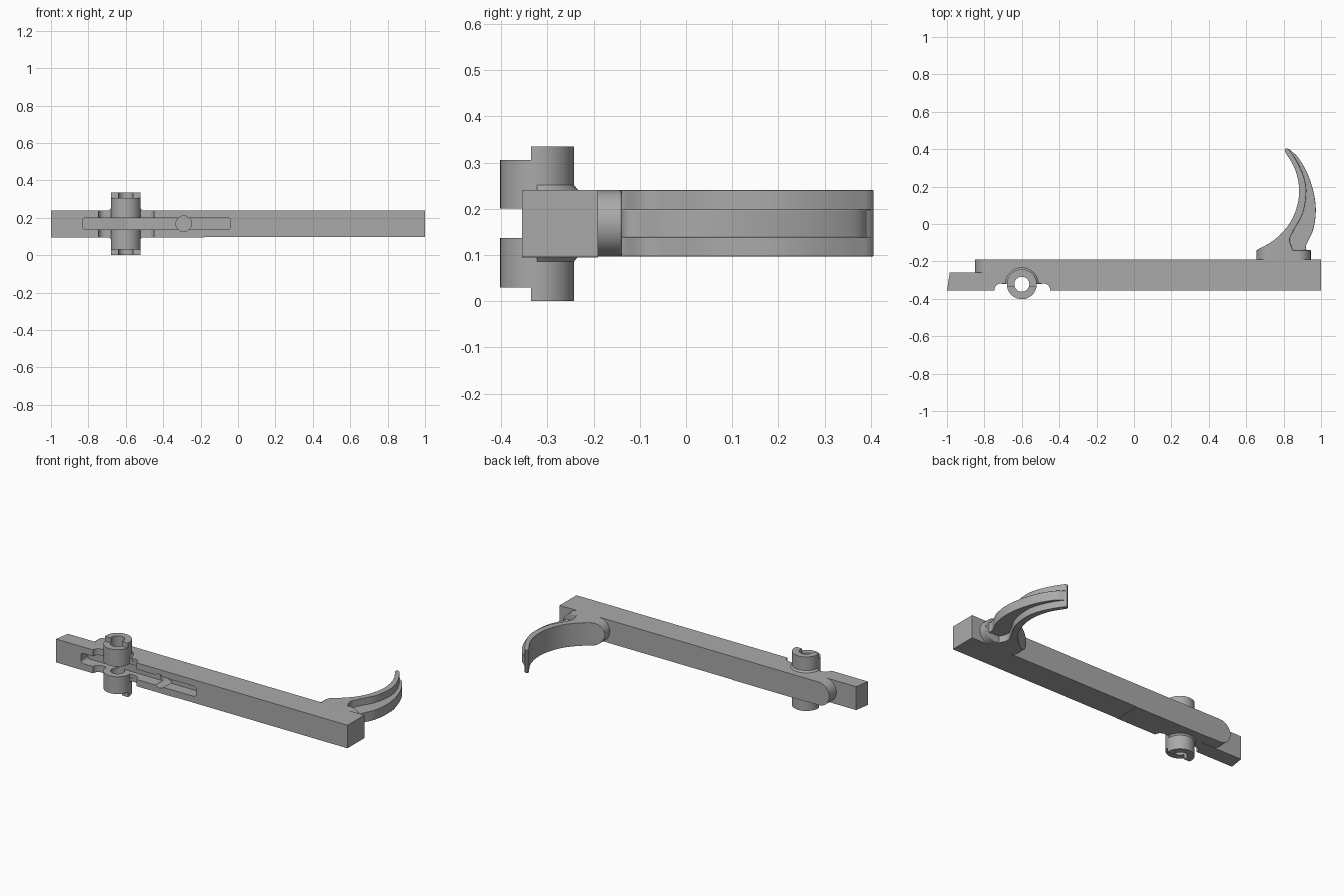
import bpy, bmesh, math
from mathutils import Vector

cube = bpy.data.objects.get("Cube")
if cube:
    bpy.data.objects.remove(cube, do_unlink=True)

grey = bpy.data.materials.new("mid grey")
grey.use_nodes = True
COLOUR = (0.4, 0.4, 0.4, 1)
grey.diffuse_color = COLOUR
grey.node_tree.nodes["Principled BSDF"].inputs["Base Color"].default_value = COLOUR

Z0, Z1 = 0.097, 0.24          # bar thickness
ZM, R = (Z0 + Z1) / 2, (Z1 - Z0) / 2
FRONT, BACK = -0.355, -0.19
PX, PY = -0.6, -0.322         # pivot axis


def prism(name, pts, lo, hi, along="z"):
    """Extrude a closed outline along z (points are x, y) or y (points are x, z)."""
    place = (lambda p, d: (p[0], p[1], d)) if along == "z" else (lambda p, d: (p[0], d, p[1]))
    bm = bmesh.new()
    face = bm.faces.new([bm.verts.new(place(p, lo)) for p in pts])
    ext = bmesh.ops.extrude_face_region(bm, geom=[face])
    shift = Vector(place((0, 0), hi - lo))
    bmesh.ops.translate(bm, vec=shift, verts=[v for v in ext["geom"] if isinstance(v, bmesh.types.BMVert)])
    bmesh.ops.recalc_face_normals(bm, faces=bm.faces)
    return finish(bm, name)


def cone(name, r1, r2, lo, hi, x=PX, y=PY):
    bm = bmesh.new()
    bmesh.ops.create_cone(bm, cap_ends=True, segments=48, radius1=r1, radius2=r2, depth=hi - lo)
    bmesh.ops.translate(bm, vec=(x, y, (lo + hi) / 2), verts=bm.verts)
    return finish(bm, name)


def finish(bm, name):
    mesh = bpy.data.meshes.new(name)
    bm.to_mesh(mesh)
    bm.free()
    mesh.materials.append(grey)
    obj = bpy.data.objects.new(name, mesh)
    bpy.context.collection.objects.link(obj)
    return obj


def rect(x0, x1, y0, y1):
    return [(x0, y0), (x1, y0), (x1, y1), (x0, y1)]


def arc(cx, cy, r, a0, a1, n=16):
    return [(cx + r * math.cos(math.radians(a0 + (a1 - a0) * i / n)),
             cy + r * math.sin(math.radians(a0 + (a1 - a0) * i / n))) for i in range(n + 1)]


def stadium(x0, x1, r):
    return arc(x0 + r, ZM, r, 90, 270) + arc(x1 - r, ZM, r, -90, 90)


def combine(target, tool, op):
    mod = target.modifiers.new(op, "BOOLEAN")
    mod.operation, mod.solver, mod.object = op, "EXACT", tool
    bpy.context.view_layer.objects.active = target
    bpy.ops.object.modifier_apply(modifier=mod.name)
    bpy.data.objects.remove(tool, do_unlink=True)


def smooth_path(pts, steps=6):
    """Catmull-Rom curve through the points."""
    p = [Vector(q) for q in pts]
    p = [2 * p[0] - p[1]] + p + [2 * p[-1] - p[-2]]
    out = []
    for a, b, c, d in zip(p, p[1:], p[2:], p[3:]):
        for i in range(steps):
            t = i / steps
            out.append(0.5 * (2 * b + (c - a) * t + (2 * a - 5 * b + 4 * c - d) * t * t
                              + (3 * b - a - 3 * c + d) * t ** 3))
    return [tuple(q) for q in out + [p[-2]]]


# Pivot end of the lever, with scooped relief on both sides of the barrel
scoop = arc(-0.71, FRONT, 0.037, 180, 90, 8) + arc(-0.485, FRONT, 0.037, 90, 0, 8)
lever = prism("lever_arm", [(-1, FRONT)] + scoop + [
    (-0.18, FRONT), (-0.18, BACK), (-0.7, BACK), (-0.7, -0.26), (-0.985, -0.26)], Z0 - 0.002, Z1)
combine(lever, prism("round_end", stadium(-0.85, -0.5, R), -0.28, BACK, "y"), "UNION")

# Flared roots of the barrel, only where they sit on the arm
for i, (lo, hi, r1, r2) in enumerate([(Z1 - 0.02, Z1 + 0.016, 0.105, 0.076),
                                      (Z0 - 0.016, Z0 + 0.02, 0.076, 0.105)]):
    flare = cone("flare", r1, r2, lo, hi)
    combine(flare, prism("trim", rect(-1, 0, -1, PY), -1, 1), "DIFFERENCE")
    combine(lever, flare, "UNION")

# Barrel with stepped ends, and its bore
barrel = cone("barrel", 0.08, 0.08, 0, 0.335)
for lo, hi in [(-0.1, 0.03), (0.305, 0.4)]:
    combine(barrel, prism("step", rect(-0.8, -0.4, -0.6, -0.335), lo, hi), "DIFFERENCE")
combine(lever, barrel, "UNION")
combine(lever, cone("bore", 0.04, 0.04, -0.1, 0.5), "DIFFERENCE")

# Front slot and round spring pocket
slot = arc(-0.815, 0.152, 0.015, 180, 270, 4) + arc(-0.055, 0.152, 0.015, -90, 0, 4) \
    + arc(-0.055, 0.185, 0.015, 0, 90, 4) + arc(-0.815, 0.185, 0.015, 90, 180, 4)
bar = prism("long_bar", rect(-0.18, 1, FRONT, BACK), Z0, Z1)
for part in (lever, bar):
    combine(part, prism("slot", slot, -0.5, -0.285, "y"), "DIFFERENCE")
combine(lever, prism("pocket", arc(-0.29, ZM, 0.042, 0, 348.75, 31), -0.5, -0.24, "y"), "DIFFERENCE")

# Finger hook: wide curved blade, narrow rib behind it, rounded foot
inner = smooth_path([(0.655, -0.14), (0.75, -0.085), (0.83, 0), (0.873, 0.1), (0.882, 0.2),
                     (0.858, 0.3), (0.806, 0.388)])
crease = smooth_path([(0.83, 0.398), (0.873, 0.33), (0.908, 0.25), (0.92, 0.17), (0.903, 0.06),
                      (0.855, -0.03), (0.832, -0.085), (0.85, -0.14)])
outer = smooth_path([(0.82, 0.4), (0.87, 0.365), (0.925, 0.275), (0.96, 0.17), (0.972, 0.07),
                     (0.958, -0.03), (0.92, -0.115), (0.93, -0.15)])
blade = prism("hook_blade", inner + [(0.808, 0.402), (0.818, 0.405)] + crease
              + [(0.85, BACK), (0.655, BACK)], Z0, Z1)
combine(blade, prism("blade_ends", stadium(0.655, 1.2, R), -0.3, 0.6, "y"), "INTERSECT")
rib = prism("hook_rib", outer + [(0.85, -0.15)] + crease[::-1], 0.138, 0.198)
foot = prism("hook_foot", stadium(0.66, 0.945, R), BACK - 0.01, -0.138, "y")

for obj in (blade, rib, foot):
    mod = obj.modifiers.new("soft edges", "BEVEL")
    mod.width, mod.segments, mod.limit_method = 0.005, 2, "ANGLE"
    mod.angle_limit = math.radians(50)

# Smooth curved walls, keep machined edges sharp
for obj in (lever, bar, blade, rib, foot):
    bpy.ops.object.select_all(action="DESELECT")
    obj.select_set(True)
    bpy.context.view_layer.objects.active = obj
    bpy.ops.object.shade_smooth_by_angle(angle=math.radians(35))
